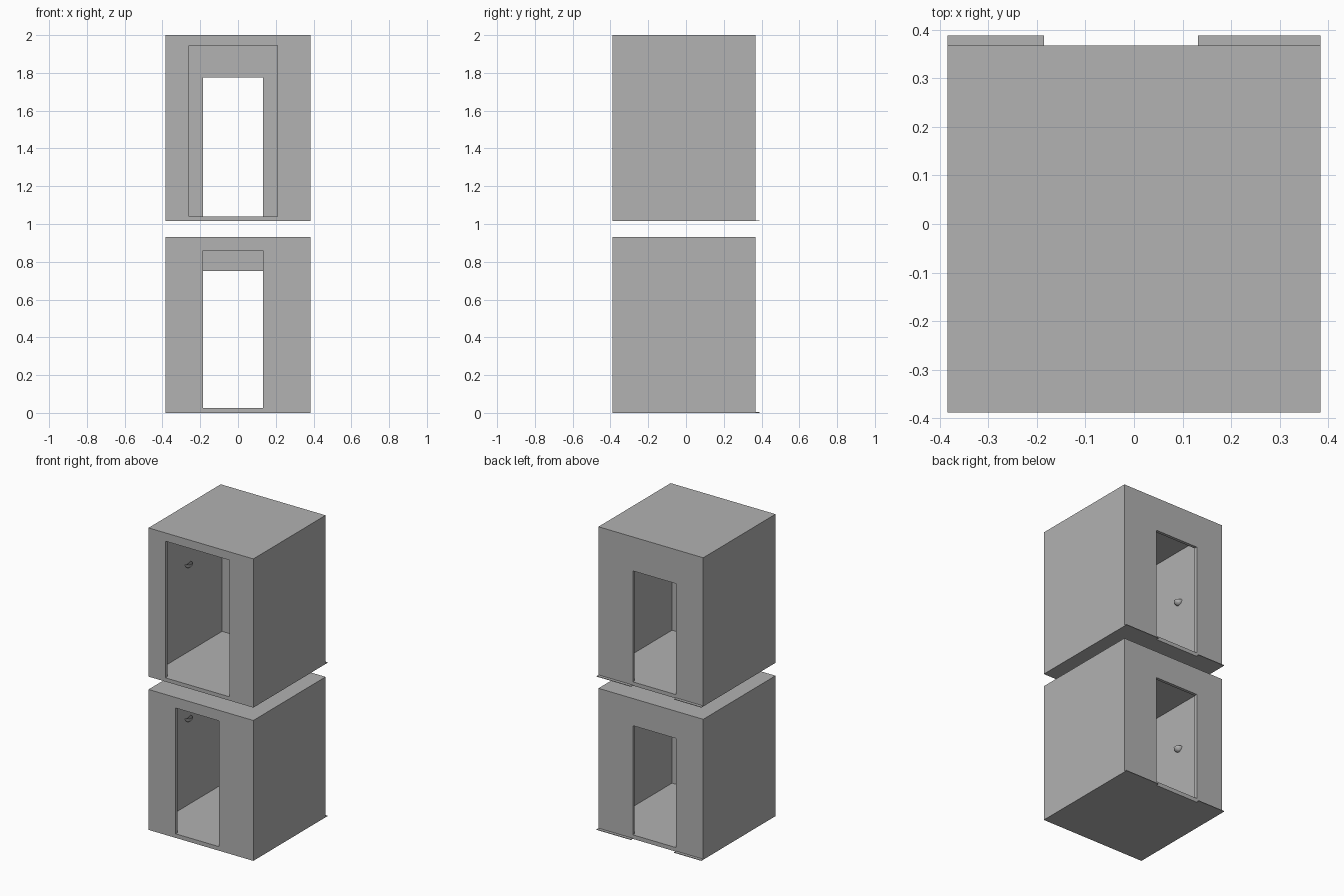
import bpy, bmesh
from mathutils import Matrix, Vector

if "Cube" in bpy.data.objects:
    bpy.data.objects.remove(bpy.data.objects["Cube"], do_unlink=True)

grey = bpy.data.materials.new("plain_grey")
grey.use_nodes = True
colour = (0.445, 0.445, 0.445, 1)
grey.diffuse_color = colour
grey.node_tree.nodes["Principled BSDF"].inputs["Base Color"].default_value = colour


def finish(name, bm):
    mesh = bpy.data.meshes.new(name)
    bm.to_mesh(mesh)
    bm.free()
    mesh.materials.append(grey)
    ob = bpy.data.objects.new(name, mesh)
    bpy.context.collection.objects.link(ob)
    return ob


def box(name, xs, ys, zs):
    lo, hi = Vector((xs[0], ys[0], zs[0])), Vector((xs[1], ys[1], zs[1]))
    bm = bmesh.new()
    bmesh.ops.create_cube(bm, size=1, matrix=Matrix.Translation((lo + hi) / 2)
                          @ Matrix.Diagonal((*(hi - lo), 1)))
    return finish(name, bm)


def carve(target, cutters):
    # Subtract the cutters, bake the result and discard the helpers
    for c in cutters:
        c.hide_render = True
        m = target.modifiers.new("cut", 'BOOLEAN')
        m.operation, m.solver, m.object = 'DIFFERENCE', 'EXACT', c
    bpy.context.view_layer.update()
    evaluated = target.evaluated_get(bpy.context.evaluated_depsgraph_get())
    baked = bpy.data.meshes.new_from_object(evaluated)
    target.modifiers.clear()
    target.data = baked
    for c in cutters:
        bpy.data.objects.remove(c, do_unlink=True)


def wall_lamp(name, z):
    # Half bowl fixed to the inside of the right wall
    bm = bmesh.new()
    bmesh.ops.create_uvsphere(bm, u_segments=20, v_segments=10, radius=1)
    for axis in ((-1, 0, 0), (0, 0, 1)):
        bmesh.ops.bisect_plane(bm, geom=bm.verts[:] + bm.edges[:] + bm.faces[:],
                               plane_co=(0, 0, 0), plane_no=axis, clear_outer=True)
    bmesh.ops.holes_fill(bm, edges=[e for e in bm.edges if e.is_boundary])
    bm.transform(Matrix.Translation((-WIDE + WALL, -0.01, z))
                 @ Matrix.Diagonal((0.03, 0.03, 0.03, 1)))
    finish(name, bm)


WIDE, FRONT, BACK, WALL = 0.384, -0.388, 0.368, 0.024
DOOR = (-0.185, 0.132)


def storey(name, z0, z1, floor, front_x, front_top, back_top, lamp_z):
    shell = box(name + "_room", (-WIDE, WIDE), (FRONT, BACK), (z0, z1))
    carve(shell, [
        box("cavity", (-WIDE + WALL, WIDE - WALL), (FRONT + 0.02, BACK - 0.02),
            (floor, z1 - WALL)),
        box("front_cut", front_x, (FRONT - 0.1, FRONT + 0.1), (floor, front_top)),
        box("back_cut", DOOR, (BACK - 0.1, BACK + 0.1), (floor, back_top)),
    ])
    # Thin ledges at the foot of the back wall, either side of the doorway
    for side, xs in (("right", (-WIDE, DOOR[0])), ("left", (DOOR[1], WIDE))):
        box(f"{name}_ledge_{side}", xs, (BACK, 0.388), (z0, z0 + 0.004))
    wall_lamp(name + "_wall_lamp", lamp_z)


storey("lower", 0, 0.93, 0.027, DOOR, 0.86, 0.75, 0.61)
storey("upper", 1.015, 2, 1.04, (-0.26, 0.208), 1.945, 1.775, 1.63)
